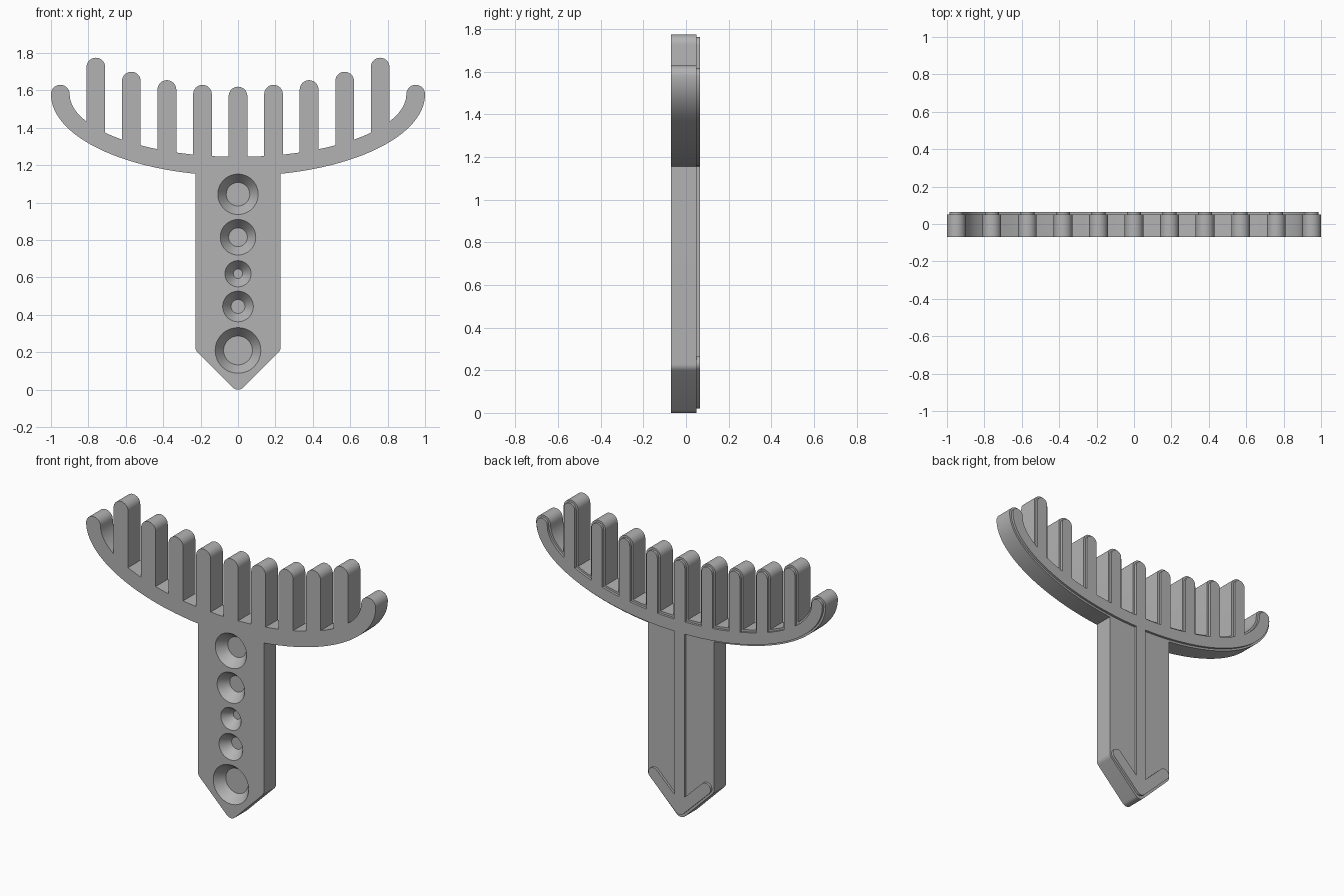
import bpy, bmesh
from math import cos, sin, pi, sqrt, atan2

cube = bpy.data.objects.get("Cube")
if cube:
    bpy.data.objects.remove(cube)

grey = bpy.data.materials.new("mid_grey")
grey.use_nodes = True
grey.diffuse_color = (0.45, 0.45, 0.45, 1)
grey.node_tree.nodes["Principled BSDF"].inputs["Base Color"].default_value = grey.diffuse_color

FRONT, BACK, RIDGE_BACK = -0.07, 0.05, 0.065
RIM_Z = 1.58          # centre height of the curved spine


def new_object(name, bm):
    bmesh.ops.recalc_face_normals(bm, faces=bm.faces)
    mesh = bpy.data.meshes.new(name)
    bm.to_mesh(mesh)
    bm.free()
    mesh.materials.append(grey)
    obj = bpy.data.objects.new(name, mesh)
    bpy.context.collection.objects.link(obj)
    return obj


def prism(name, outline, y0, y1):
    """Extrude an x-z outline along y."""
    bm = bmesh.new()
    face = bm.faces.new([bm.verts.new((x, y0, z)) for x, z in outline])
    side = bmesh.ops.extrude_face_region(bm, geom=[face])["geom"]
    verts = [v for v in side if isinstance(v, bmesh.types.BMVert)]
    bmesh.ops.translate(bm, verts=verts, vec=(0, y1 - y0, 0))
    return new_object(name, bm)


def arc(cx, cz, rx, rz, a0, a1, n):
    return [(cx + rx * cos(a0 + (a1 - a0) * i / n),
             cz + rz * sin(a0 + (a1 - a0) * i / n)) for i in range(n + 1)]


def stadium(p, q, r):
    """Round-ended bar from p to q."""
    a = atan2(q[1] - p[1], q[0] - p[0])
    return (arc(*q, r, r, a - pi / 2, a + pi / 2, 16)
            + arc(*p, r, r, a + pi / 2, a + 3 * pi / 2, 16))


def spine(inset):
    """Crescent between two half ellipses, with round tips."""
    r = 0.05 - inset
    outer = arc(0, RIM_Z, 1 - inset, 0.437 - inset, pi, 2 * pi, 72)
    inner = arc(0, RIM_Z, 0.9 + inset, 0.335 + inset, 2 * pi, pi, 72)
    right = arc(0.95, RIM_Z, r, r, 0, pi, 16)[1:-1]
    left = arc(-0.95, RIM_Z, r, r, 0, pi, 16)[1:-1]
    return outer + right + inner + left


def combine(target, tool, operation):
    mod = target.modifiers.new(operation.lower(), 'BOOLEAN')
    mod.operation, mod.object, mod.solver = operation, tool, 'EXACT'
    bpy.context.view_layer.objects.active = target
    bpy.ops.object.modifier_apply(modifier=mod.name)
    bpy.data.objects.remove(tool)


# Curved spine with a raised inset ridge on the back
comb = prism("comb", spine(0), FRONT, BACK)
ridge = prism("ridge", spine(0.013), 0, RIDGE_BACK)

# Handle with a pointed, softened end
half = (arc(0, 0.04, 0.04, 0.04, -pi / 2, -pi / 4, 6)
        + arc(0.188, 0.2277, 0.04, 0.04, -pi / 4, 0, 6) + [(0.228, 1.2)])
handle = half + [(-x, z) for x, z in reversed(half[1:])]
combine(comb, prism("handle", handle, FRONT, BACK), 'UNION')

# Teeth and their ridges
for i, top in enumerate([1.62, 1.63, 1.655, 1.70, 1.775]):
    for s in ([1] if i == 0 else [-1, 1]):
        x = s * 0.19 * i
        low = RIM_Z + 0.01 - 0.386 * sqrt(1 - (x / 0.95) ** 2)
        ends = (x, low), (x, top - 0.05)
        combine(comb, prism("tooth", stadium(*ends, 0.05), FRONT, BACK), 'UNION')
        combine(ridge, prism("tooth_ridge", stadium(*ends, 0.037), 0, RIDGE_BACK), 'UNION')

# Handle ridge and arrow-shaped ridge at the point
for end in [(0, 1.19), (0.18, 0.23), (-0.18, 0.23)]:
    combine(ridge, prism("handle_ridge", stadium((0, 0.055), end, 0.035), 0, RIDGE_BACK), 'UNION')
combine(comb, ridge, 'UNION')

# Tapered round recesses down the front of the handle
DEPTH, TAPER = 0.06, 0.045
for z, r in [(1.045, 0.108), (0.815, 0.095), (0.62, 0.07), (0.445, 0.082), (0.21, 0.122)]:
    bm = bmesh.new()
    rings = []
    for y, rad in ((FRONT - DEPTH, r + TAPER), (FRONT + DEPTH, r - TAPER)):
        rings.append([bm.verts.new((x, y, zz)) for x, zz in arc(0, z, rad, rad, 0, 2 * pi, 48)[:-1]])
        bm.faces.new(rings[-1])
    for i in range(48):
        j = (i + 1) % 48
        bm.faces.new((rings[0][i], rings[0][j], rings[1][j], rings[1][i]))
    combine(comb, new_object("recess", bm), 'DIFFERENCE')

bpy.ops.object.select_all(action='DESELECT')
comb.select_set(True)
bpy.context.view_layer.objects.active = comb
bpy.ops.object.shade_smooth_by_angle(angle=pi / 6)
